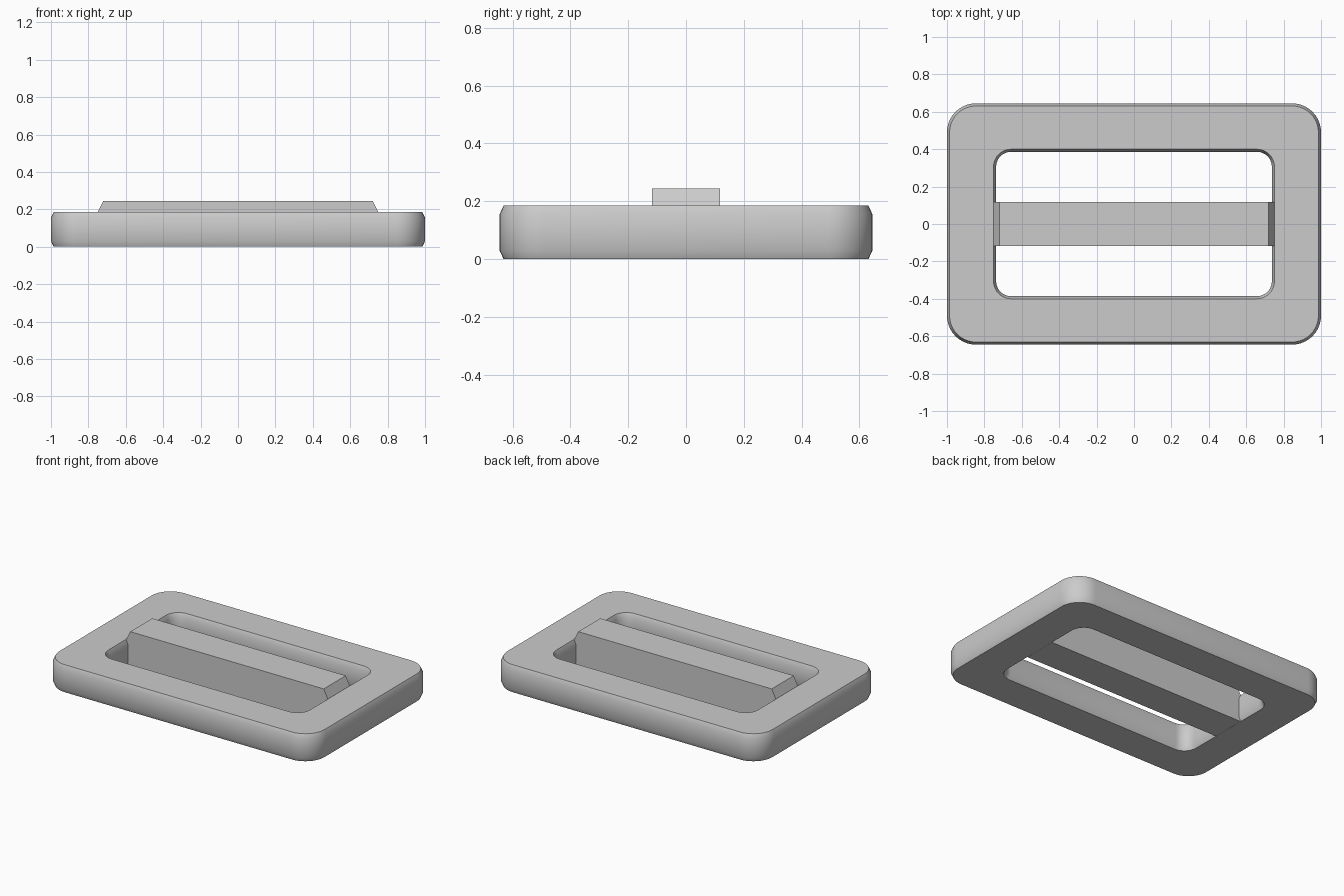
import bpy, bmesh, math

if "Cube" in bpy.data.objects:
    bpy.data.objects.remove(bpy.data.objects["Cube"], do_unlink=True)

grey = bpy.data.materials.new("light_grey")
grey.use_nodes = True
colour = (0.6, 0.6, 0.6, 1)
grey.diffuse_color = colour
grey.node_tree.nodes["Principled BSDF"].inputs["Base Color"].default_value = colour

HEIGHT = 0.185
CHAMFER_W, CHAMFER_H = 0.014, 0.03
BAR_HALF = 0.117


def finish(name, bm):
    bmesh.ops.recalc_face_normals(bm, faces=bm.faces[:])
    mesh = bpy.data.meshes.new(name)
    bm.to_mesh(mesh)
    bm.free()
    mesh.materials.append(grey)
    obj = bpy.data.objects.new(name, mesh)
    bpy.context.collection.objects.link(obj)
    return obj


def rounded_ring(bm, hx, hy, radius, z, steps=10):
    """Loop of vertices around a rounded rectangle."""
    ring = []
    for quarter, (sx, sy) in enumerate([(1, 1), (-1, 1), (-1, -1), (1, -1)]):
        for i in range(steps + 1):
            a = (quarter + i / steps) * math.pi / 2
            ring.append(bm.verts.new((sx * (hx - radius) + radius * math.cos(a),
                                      sy * (hy - radius) + radius * math.sin(a), z)))
    return ring


# Frame: chamfered section swept round the outside and back through the opening
bm = bmesh.new()
levels = [(0, CHAMFER_W), (CHAMFER_H, 0), (HEIGHT - CHAMFER_H, 0), (HEIGHT, CHAMFER_W)]
rings = [rounded_ring(bm, 1 - c, 0.645 - c, 0.155 - c, z) for z, c in levels]
rings += [rounded_ring(bm, 0.737 + c, 0.386 + c, 0.08 + c, z) for z, c in reversed(levels)]
for lower, upper in zip(rings, rings[1:] + rings[:1]):
    for i in range(len(lower)):
        j = (i + 1) % len(lower)
        bm.faces.new((lower[i], lower[j], upper[j], upper[i]))
frame = finish("buckle_frame", bm)

# Centre bar: raised above the frame with sloping ends
bm = bmesh.new()
profile = [(-0.75, 0), (0.75, 0), (0.75, HEIGHT), (0.72, 0.245), (-0.72, 0.245), (-0.75, HEIGHT)]
side = bm.faces.new([bm.verts.new((x, -BAR_HALF, z)) for x, z in profile])
extruded = bmesh.ops.extrude_face_region(bm, geom=[side], use_keep_orig=True)["geom"]
bmesh.ops.translate(bm, vec=(0, 2 * BAR_HALF, 0),
                    verts=[g for g in extruded if isinstance(g, bmesh.types.BMVert)])
finish("centre_bar", bm)

# Soft corners with crisp top and bottom edges
bpy.ops.object.select_all(action="DESELECT")
frame.select_set(True)
bpy.context.view_layer.objects.active = frame
bpy.ops.object.shade_smooth_by_angle(angle=math.radians(35))
